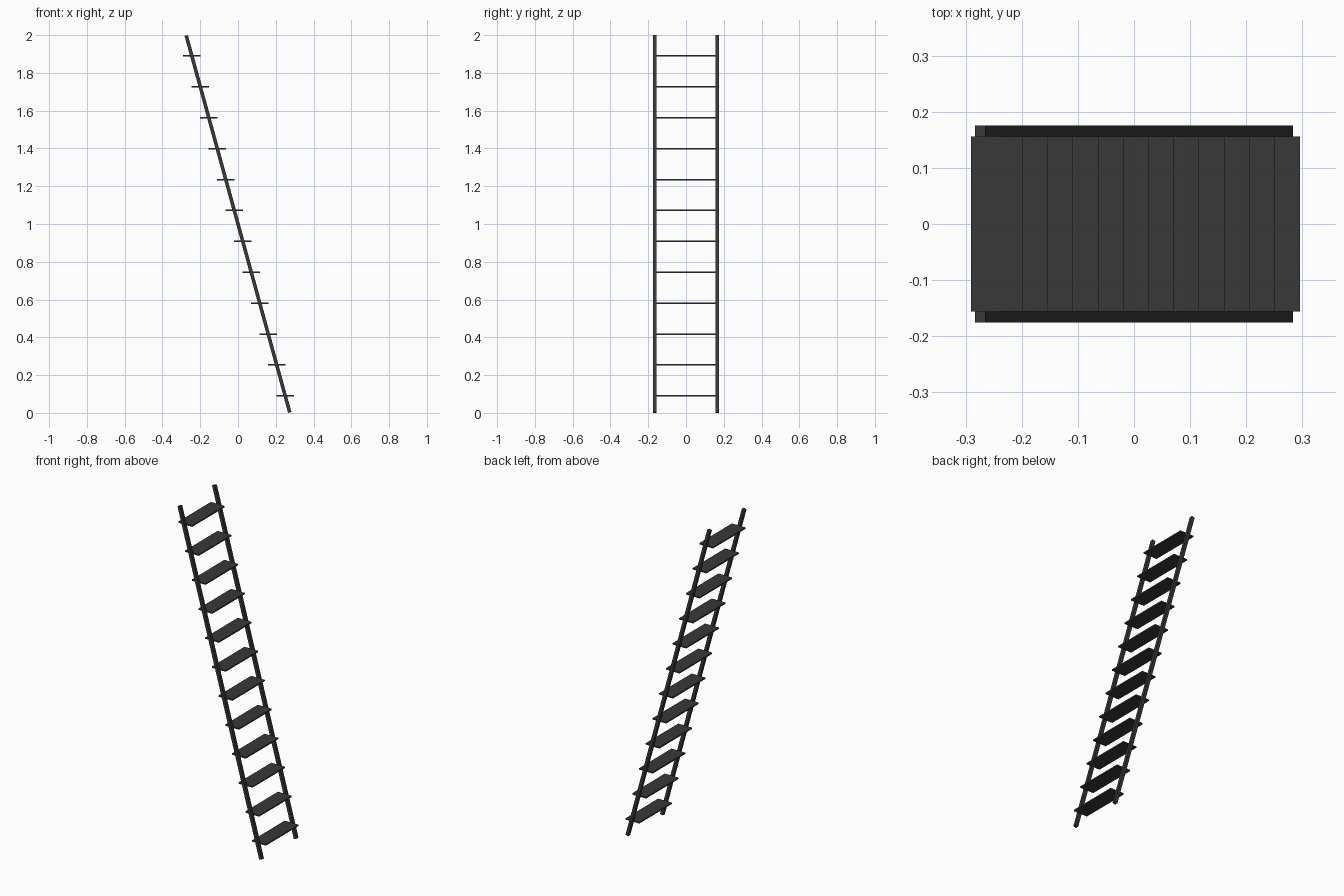
import bpy
from math import atan2
from mathutils import Matrix, Vector

default = bpy.data.objects.get("Cube")
if default:
    bpy.data.objects.remove(default, do_unlink=True)

metal = bpy.data.materials.new("dark_grey_metal")
metal.use_nodes = True
GREY = (0.04, 0.04, 0.04, 1)
metal.diffuse_color = GREY
metal.node_tree.nodes["Principled BSDF"].inputs["Base Color"].default_value = GREY


def box(name, size, location, tilt=0.0):
    """Flat-faced bar with the given size, tilted about y."""
    bpy.ops.mesh.primitive_cube_add(size=1)
    ob = bpy.context.object
    ob.name = name
    ob.data.transform(Matrix.Rotation(tilt, 4, "Y") @ Matrix.Diagonal((*size, 1)))
    ob.location = location
    ob.data.materials.append(metal)
    return ob


# Two leaning side rails with square-cut ends
run, rise = 0.548, 1.995
lean = atan2(-run, rise)
length = Vector((run, rise)).length
for side, y in (("right", -0.1655), ("left", 0.1655)):
    box(side + "_rail", (0.0187, 0.02, length), (0, y, 1), lean)

# Level treads evenly spaced along the rails
COUNT = 12
for i in range(COUNT):
    z = 0.09 + i * 1.8 / (COUNT - 1)
    x = (1 - z) * run / rise
    box(f"tread_{i + 1}", (0.092, 0.312, 0.008), (x, 0, z))
